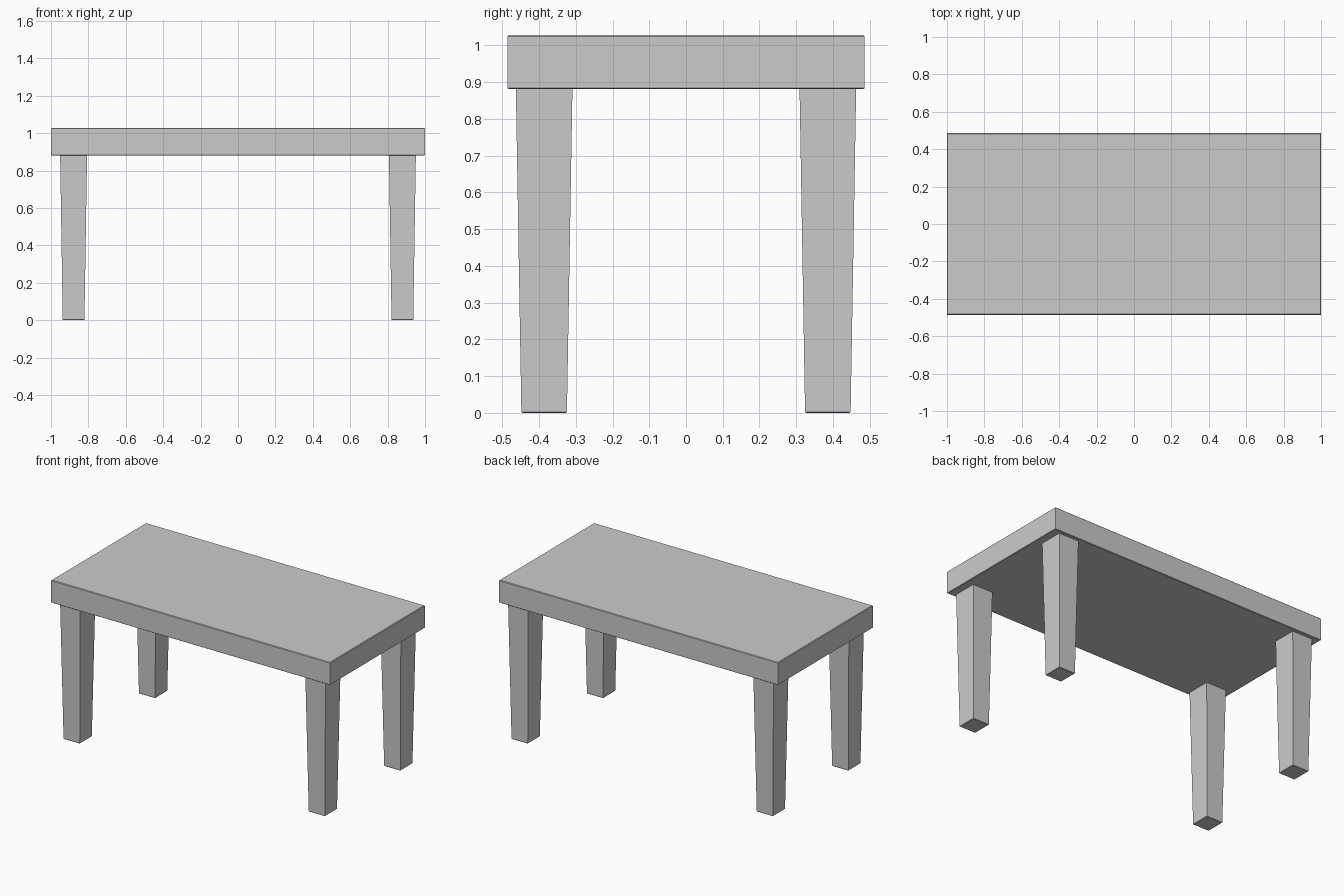
import bpy
import bmesh

if "Cube" in bpy.data.objects:
    bpy.data.objects.remove(bpy.data.objects["Cube"])


def loft(name, rings):
    """Stack rectangular rings (cx, cy, half_x, half_y, z) into a closed solid."""
    bm = bmesh.new()
    loops = []
    for cx, cy, hx, hy, z in rings:
        loops.append([bm.verts.new((cx + sx * hx, cy + sy * hy, z))
                      for sx, sy in ((-1, -1), (1, -1), (1, 1), (-1, 1))])
    for a, b in zip(loops, loops[1:]):
        for i in range(4):
            j = (i + 1) % 4
            bm.faces.new((a[i], a[j], b[j], b[i]))
    bm.faces.new(loops[0][::-1])
    bm.faces.new(loops[-1])
    bmesh.ops.recalc_face_normals(bm, faces=bm.faces)
    mesh = bpy.data.meshes.new(name)
    bm.to_mesh(mesh)
    bm.free()
    obj = bpy.data.objects.new(name, mesh)
    bpy.context.collection.objects.link(obj)
    return obj


# Thick slab with finely eased edges
loft("tabletop", [
    (0, 0, 0.996, 0.482, 0.881),
    (0, 0, 1.0, 0.486, 0.884),
    (0, 0, 1.0, 0.486, 1.024),
    (0, 0, 0.996, 0.482, 1.028),
])

# Four legs tapering towards the floor
for side, sx in (("left", -1), ("right", 1)):
    for end, sy in (("front", -1), ("back", 1)):
        x, y = sx * 0.879, sy * 0.386
        loft(f"{end}_{side}_leg", [
            (x, y, 0.055, 0.059, 0.0),
            (x, y, 0.058, 0.062, 0.003),
            (x, y, 0.072, 0.077, 0.882),
        ])
